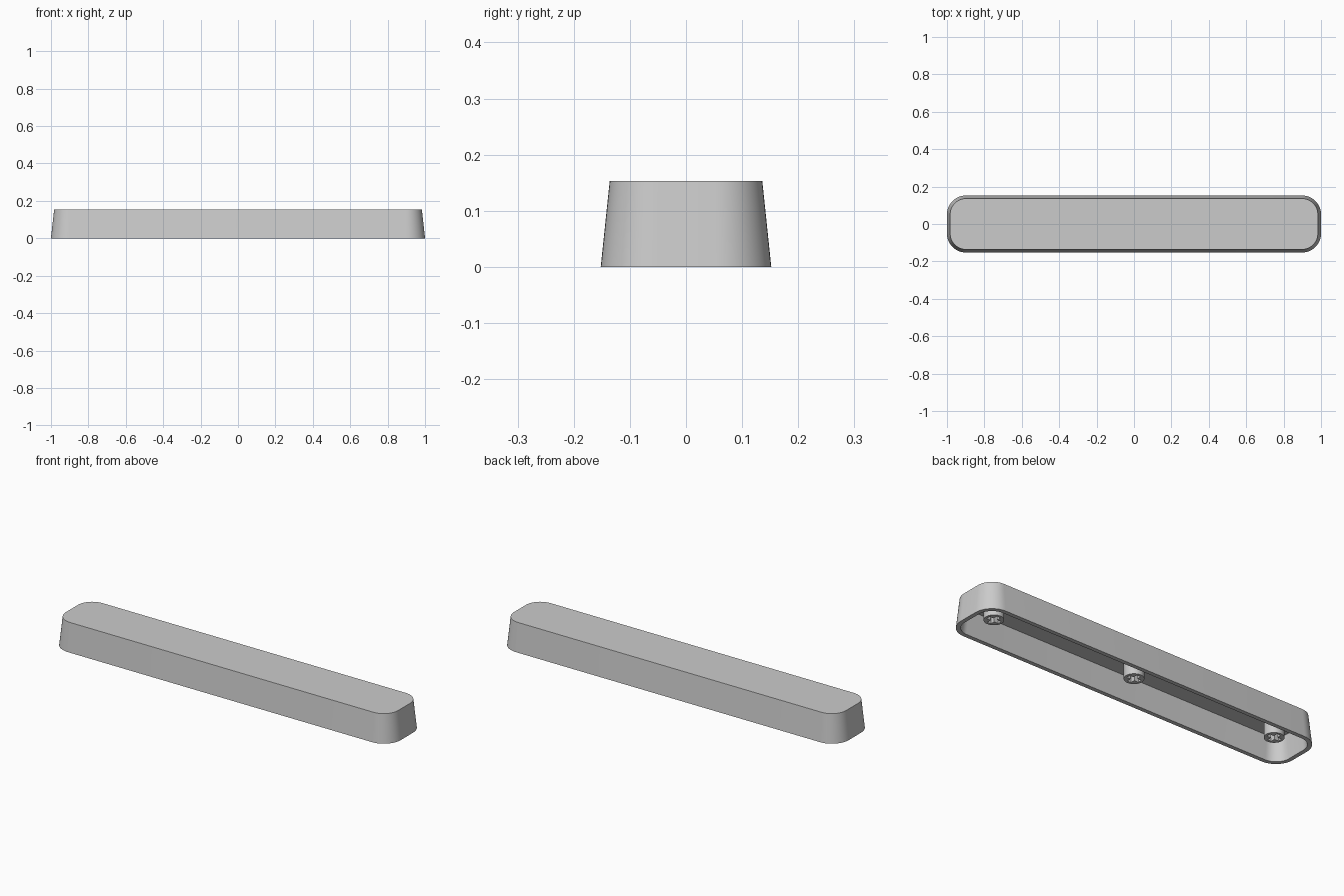
import bpy, bmesh, math

cube = bpy.data.objects.get("Cube")
if cube:
    bpy.data.objects.remove(cube, do_unlink=True)

HEIGHT, CEILING, WALL = 0.153, 0.125, 0.022
STEM_BOTTOM, STEM_RADIUS = 0.04, 0.048

grey = bpy.data.materials.new("light grey plastic")
grey.use_nodes = True
grey.diffuse_color = (0.6, 0.6, 0.6, 1)
grey.node_tree.nodes["Principled BSDF"].inputs["Base Color"].default_value = grey.diffuse_color


def rounded_rect(half_x, half_y, radius, steps=12):
    """Points of a rounded rectangle, counter-clockwise."""
    points = []
    for corner, (sx, sy) in enumerate([(1, 1), (-1, 1), (-1, -1), (1, -1)]):
        for i in range(steps + 1):
            a = math.pi / 2 * (corner + i / steps)
            points.append((sx * (half_x - radius) + radius * math.cos(a),
                           sy * (half_y - radius) + radius * math.sin(a)))
    return points


def section(z, inset):
    """Outline of the tapered body at height z, moved inward by inset."""
    t = z / HEIGHT
    return rounded_rect(1 - 0.017 * t - inset, 0.152 - 0.016 * t - inset,
                        0.1 - 0.015 * t - inset)


def smooth(obj):
    bpy.ops.object.select_all(action='DESELECT')
    obj.select_set(True)
    bpy.context.view_layer.objects.active = obj
    bpy.ops.object.shade_smooth_by_angle(angle=math.radians(30))


# Hollow body: outer top, outer rim, inner rim, ceiling
bm = bmesh.new()
loops = [[bm.verts.new((x, y, z)) for x, y in section(z, inset)]
         for z, inset in [(HEIGHT, 0), (0, 0), (0, WALL), (CEILING, WALL)]]
for upper, lower in zip(loops, loops[1:]):
    for i in range(len(upper)):
        j = (i + 1) % len(upper)
        bm.faces.new((upper[i], lower[i], lower[j], upper[j]))
bm.faces.new(loops[0])
bm.faces.new(loops[-1][::-1])
bmesh.ops.recalc_face_normals(bm, faces=bm.faces)
mesh = bpy.data.meshes.new("cap_shell")
bm.to_mesh(mesh)
bm.free()
mesh.materials.append(grey)
shell = bpy.data.objects.new("cap_shell", mesh)
bpy.context.collection.objects.link(shell)
smooth(shell)


# Mounting stems: round posts with a cross-shaped socket
def add_spline(curve, points):
    spline = curve.splines.new('POLY')
    spline.points.add(len(points) - 1)
    for p, (x, y) in zip(spline.points, points):
        p.co = (x, y, 0, 1)
    spline.use_cyclic_u = True


def add_stem(name, x):
    curve = bpy.data.curves.new(name, 'CURVE')
    curve.dimensions = '2D'
    curve.fill_mode = 'BOTH'
    curve.extrude = (CEILING + 0.005 - STEM_BOTTOM) / 2
    add_spline(curve, [(STEM_RADIUS * math.cos(math.tau * i / 40),
                        STEM_RADIUS * math.sin(math.tau * i / 40)) for i in range(40)])
    arm, half = 0.035, 0.011
    cross = []
    for k in range(4):
        c, s = round(math.cos(k * math.pi / 2)), round(math.sin(k * math.pi / 2))
        for px, py in [(arm, -half), (arm, half), (half, half)]:
            cross.append((px * c - py * s, px * s + py * c))
    add_spline(curve, cross)
    curve.materials.append(grey)
    obj = bpy.data.objects.new(name, curve)
    obj.location = (x, 0, STEM_BOTTOM + curve.extrude)
    bpy.context.collection.objects.link(obj)
    bpy.ops.object.select_all(action='DESELECT')
    obj.select_set(True)
    bpy.context.view_layer.objects.active = obj
    bpy.ops.object.convert(target='MESH')
    obj = bpy.context.view_layer.objects.active
    # Weld the end caps to the sides
    bm = bmesh.new()
    bm.from_mesh(obj.data)
    bmesh.ops.remove_doubles(bm, verts=bm.verts, dist=1e-5)
    bmesh.ops.recalc_face_normals(bm, faces=bm.faces)
    bm.to_mesh(obj.data)
    bm.free()
    smooth(obj)


for name, x in [("right_stem", -0.845), ("middle_stem", 0), ("left_stem", 0.845)]:
    add_stem(name, x)
